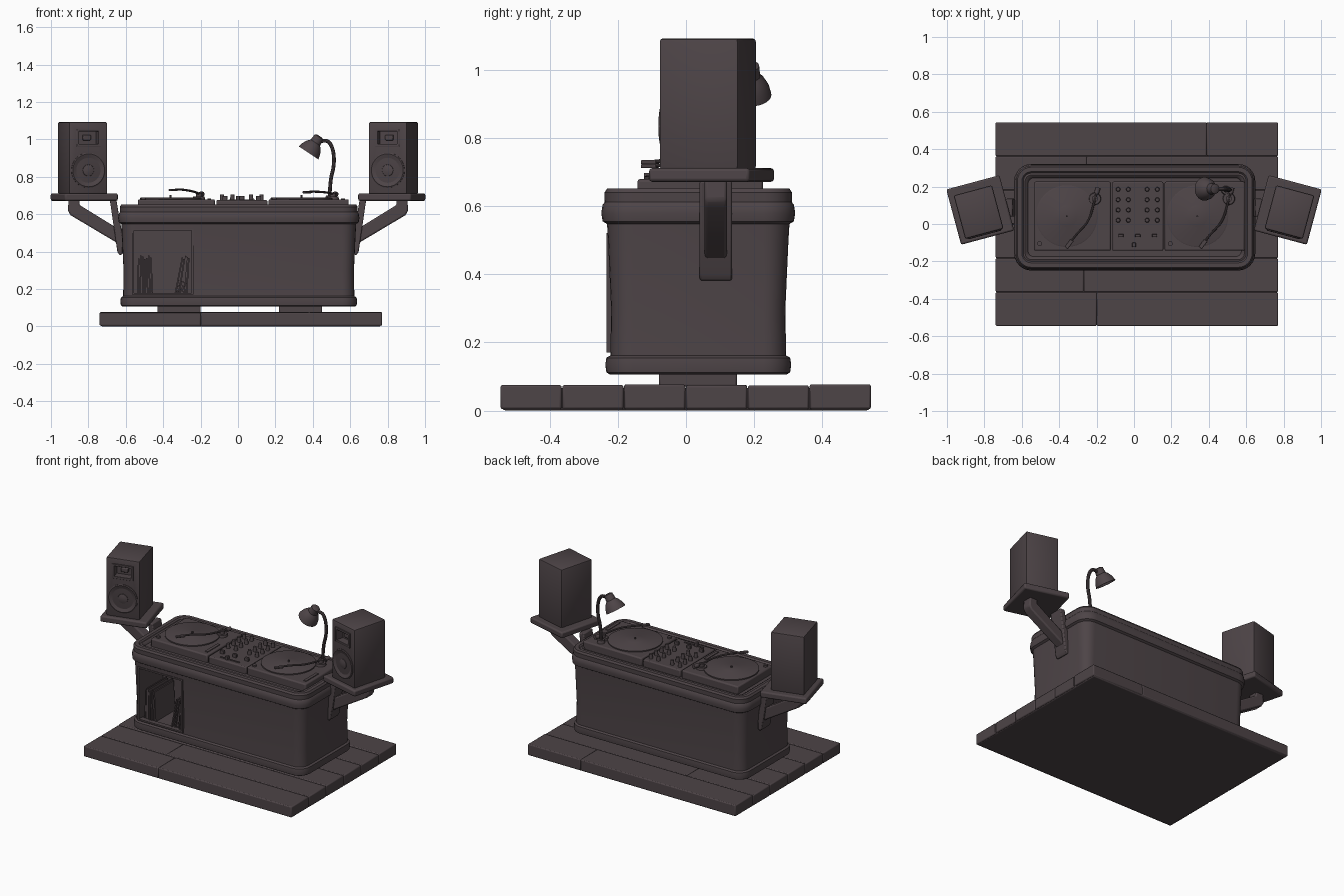
import bpy, bmesh, math, random
from mathutils import Matrix, Vector

if "Cube" in bpy.data.objects:
    bpy.data.objects.remove(bpy.data.objects["Cube"])

random.seed(4)
mat = bpy.data.materials.new("dark_umber")
mat.diffuse_color = (0.075, 0.058, 0.063, 1)
mat.use_nodes = True
mat.node_tree.nodes["Principled BSDF"].inputs["Base Color"].default_value = mat.diffuse_color


def add(name, bm, bevel=0, segs=2):
    bmesh.ops.recalc_face_normals(bm, faces=bm.faces)
    me = bpy.data.meshes.new(name)
    bm.to_mesh(me)
    bm.free()
    me.materials.append(mat)
    ob = bpy.data.objects.new(name, me)
    bpy.context.collection.objects.link(ob)
    if bevel:
        m = ob.modifiers.new("bevel", 'BEVEL')
        m.width, m.segments = bevel, segs
    return ob


def box(name, x0, x1, y0, y1, z0, z1, bevel=0.0, M=Matrix(), segs=2):
    bm = bmesh.new()
    c = Matrix.Translation(((x0 + x1) / 2, (y0 + y1) / 2, (z0 + z1) / 2))
    bmesh.ops.create_cube(bm, size=1, matrix=M @ c @ Matrix.Diagonal((x1 - x0, y1 - y0, z1 - z0, 1)))
    return add(name, bm, bevel, segs)


def cyl(name, p, q, r1, r2=None, n=24, bevel=0.0, M=Matrix()):
    p, q = M @ Vector(p), M @ Vector(q)
    d = q - p
    bm = bmesh.new()
    T = Matrix.Translation((p + q) / 2) @ d.to_track_quat('Z', 'Y').to_matrix().to_4x4()
    bmesh.ops.create_cone(bm, cap_ends=True, segments=n, radius1=r1,
                          radius2=r1 if r2 is None else r2, depth=d.length, matrix=T)
    return add(name, bm, bevel)


def rings(name, loops, cap=True):
    bm = bmesh.new()
    vs = [[bm.verts.new(p) for p in lp] for lp in loops]
    n = len(vs[0])
    for a, b in zip(vs, vs[1:]):
        for i in range(n):
            bm.faces.new((a[i], a[(i + 1) % n], b[(i + 1) % n], b[i]))
    if cap:
        bm.faces.new(vs[0])
        bm.faces.new(vs[-1])
    return add(name, bm)


def lathe(name, prof, M, n=28):
    # profile of (radius, height) turned about local z
    return rings(name, [[M @ Vector((r * math.cos(2 * math.pi * i / n), r * math.sin(2 * math.pi * i / n), h))
                         for i in range(n)] for r, h in prof])


def prism(name, pts, y0, y1, s, bevel):
    return_loops = [[Vector((s * x, y, z)) for x, z in pts] for y in (y0, y1)]
    ob = rings(name, return_loops)
    m = ob.modifiers.new("bevel", 'BEVEL')
    m.width, m.segments = bevel, 2
    return ob


def tube(name, pts, r):
    cu = bpy.data.curves.new(name, 'CURVE')
    cu.dimensions, cu.bevel_depth, cu.bevel_resolution = '3D', r, 3
    cu.use_fill_caps = True
    sp = cu.splines.new('NURBS')
    sp.points.add(len(pts) - 1)
    for p, c in zip(sp.points, pts):
        p.co = (*c, 1)
    sp.use_endpoint_u, sp.order_u = True, 3
    ob = bpy.data.objects.new(name, cu)
    bpy.context.collection.objects.link(ob)
    cu.materials.append(mat)
    bpy.ops.object.select_all(action='DESELECT')
    ob.select_set(True)
    bpy.context.view_layer.objects.active = ob
    bpy.ops.object.convert(target='MESH')


def cut(ob, cutter):
    m = ob.modifiers.new("cut", 'BOOLEAN')
    m.object, m.solver, m.operation = cutter, 'EXACT', 'DIFFERENCE'
    bpy.ops.object.select_all(action='DESELECT')
    ob.select_set(True)
    bpy.context.view_layer.objects.active = ob
    for k in [k.name for k in ob.modifiers]:
        bpy.ops.object.modifier_apply(modifier=k)
    bpy.data.objects.remove(cutter)


def rrect(d, z, hx=0.622, hy=0.262, r=0.07, cx=0.004, cy=0.036):
    hx, hy, r = hx + d, hy + d, max(r + d, 0.03)
    out = []
    for k, (sx, sy) in enumerate([(1, 1), (-1, 1), (-1, -1), (1, -1)]):
        for j in range(7):
            a = (k + j / 6) * math.pi / 2
            out.append(Vector((cx + sx * (hx - r) + r * math.cos(a), cy + sy * (hy - r) + r * math.sin(a), z)))
    return out


# plank platform
box("platform_core", -0.735, 0.765, -0.54, 0.54, 0.0, 0.066, 0.01)
W = 1.09 / 6
for i in range(6):
    j = random.uniform(-0.4, 0.45)
    y = -0.545 + i * W
    for a, b in ((-0.74, j), (j, 0.77)):
        box("plank", a, b, y, y + W - 0.002, 0.004, 0.075 + random.uniform(-0.002, 0.003), 0.006)

# feet
for x in (-0.315, 0.335):
    box("foot", x - 0.115, x + 0.115, -0.08, 0.15, 0.07, 0.115, 0.006)

# counter body with base trim, top rim and recessed top
prof = [(-0.002, 0.106), (0.008, 0.112), (0.011, 0.135), (0.008, 0.155), (-0.004, 0.162), (-0.006, 0.3),
        (0.003, 0.5), (0.006, 0.548), (0.019, 0.556), (0.023, 0.58), (0.019, 0.605), (0.013, 0.612), (0.014, 0.64),
        (0.006, 0.652), (-0.018, 0.652), (-0.026, 0.644), (-0.036, 0.648), (-0.046, 0.642), (-0.052, 0.63)]
body = rings("counter", [rrect(d, z) for d, z in prof])
cut(body, box("alcove_cutter", -0.56, -0.245, -0.4, 0.02, 0.175, 0.515))

# alcove frame
for a, b, c, d in ((-0.566, -0.556, 0.17, 0.52), (-0.249, -0.239, 0.17, 0.52), (-0.566, -0.239, 0.17, 0.18),
                   (-0.566, -0.239, 0.512, 0.522)):
    box("alcove_trim", a, b, -0.234, -0.2, c, d)

# records leaning both ways
for i in range(7):
    for x, t in ((-0.535 + i * 0.013, 0.02 - i * 0.012), (-0.335 + i * 0.011, 0.06 - 0.035 * i + 0.16)):
        t = t if x < -0.4 else 0.22 - 0.025 * i
        x = x if x < -0.4 else -0.335 + i * 0.010
        M = Matrix.Translation((x, 0, 0.178)) @ Matrix.Rotation(t if x < -0.4 else t * 0.9, 4, 'Y')
        f = random.uniform(-0.015, 0.01)
        box("record", -0.004, 0.004, -0.205 + f, -0.005 + f, 0, 0.195 + random.uniform(-0.015, 0.01), 0, M)

# turntables
for x0, x1 in ((-0.535, -0.124), (0.164, 0.592)):
    cx = x0 + 0.175
    box("turntable", x0, x1, -0.143, 0.226, 0.62, 0.68, 0.008)
    lathe("platter", [(0.165, 0.675), (0.165, 0.687), (0.158, 0.69), (0.06, 0.689), (0.055, 0.691)],
          Matrix.Translation((cx, 0.042, 0)), 40)
    cyl("spindle", (cx, 0.042, 0.685), (cx, 0.042, 0.702), 0.005, n=12)
    px, py = x1 - 0.085, 0.135
    lift = 0.016 if x0 < 0 else 0.004
    cyl("arm_base", (px, py, 0.675), (px, py, 0.695), 0.034, 0.03)
    cyl("arm_pivot", (px, py, 0.69), (px, py, 0.715), 0.016, n=16)
    tube("tonearm", [(px + 0.015, py + 0.05, 0.708), (px, py, 0.71), (px - 0.03, py - 0.12, 0.715 + lift / 2),
                     (px - 0.1, py - 0.19, 0.718 + lift), (px - 0.125, py - 0.225, 0.716 + lift)], 0.006)
    cyl("counterweight", (px + 0.008, py + 0.028, 0.708), (px + 0.018, py + 0.06, 0.708), 0.013, n=16)
    M = Matrix.Translation((px - 0.137, py - 0.24, 0.714 + lift)) @ Matrix.Rotation(-0.65, 4, 'Z')
    box("headshell", -0.011, 0.011, -0.028, 0.025, -0.006, 0.006, 0.003, M)
    cyl("start_button", (x0 + 0.03, -0.105, 0.675), (x0 + 0.03, -0.105, 0.69), 0.013, n=16)
    box("pitch_slider", x1 - 0.04, x1 - 0.02, -0.11, 0.02, 0.675, 0.684)

# mixer with knobs and faders
box("mixer", -0.116, 0.157, -0.143, 0.226, 0.62, 0.676, 0.007)
for x in (-0.085, -0.03, 0.07, 0.125):
    for y in (0.185, 0.13, 0.075, 0.02):
        cyl("knob", (x, y, 0.67), (x, y, 0.706), 0.013, 0.010, 12)
for x in (-0.07, 0.02, 0.11):
    box("fader_cap", x - 0.014, x + 0.014, -0.07, -0.054, 0.67, 0.698, 0.003)
box("crossfader_track", -0.05, 0.09, -0.117, -0.107, 0.67, 0.68)
box("crossfader_cap", -0.01, 0.01, -0.124, -0.1, 0.67, 0.698, 0.003)

# desk lamp
cyl("lamp_foot", (0.49, 0.18, 0.67), (0.49, 0.18, 0.7), 0.026, 0.02)
tube("lamp_stalk", [(0.49, 0.18, 0.69), (0.492, 0.18, 0.78), (0.515, 0.182, 0.86), (0.51, 0.185, 0.95),
                    (0.475, 0.188, 1.005), (0.43, 0.188, 0.985)], 0.0105)
H = Matrix.Translation((0.437, 0.188, 1.018)) @ Vector((-0.55, 0, -0.83)).to_track_quat('Z', 'Y').to_matrix().to_4x4()
lathe("lamp_shade", [(0.014, 0), (0.027, 0.006), (0.03, 0.042), (0.042, 0.055), (0.056, 0.08), (0.063, 0.108),
                     (0.058, 0.108), (0.045, 0.075), (0.025, 0.06)], H)

for s in (-1, 1):
    # wall bracket and bent arm
    prism("bracket", [(0.615, 0.39), (0.632, 0.38), (0.645, 0.4), (0.685, 0.675), (0.65, 0.675), (0.615, 0.47)],
          0.04, 0.135, s, 0.006)
    prism("speaker_arm", [(0.63, 0.43), (0.66, 0.455), (0.895, 0.595), (0.91, 0.62), (0.905, 0.68), (0.848, 0.68),
                          (0.848, 0.65), (0.645, 0.525)], 0.055, 0.12, s, 0.008)
    # shelf
    R = Matrix.Rotation(-s * math.radians(15), 4, 'Z')
    M = Matrix.Translation((s * 0.822, 0.075, 0)) @ R
    box("speaker_shelf", -0.147, 0.147, -0.153, 0.153, 0.672, 0.712, 0.009, M)
    # speaker cabinet with tweeter opening and woofer
    M = Matrix.Translation((s * 0.831, 0.064, 0)) @ R
    cab = box("speaker", -0.106, 0.106, -0.12, 0.12, 0.708, 1.093, 0.009, M)
    cut(cab, box("tweeter_cutter", -0.055, 0.055, -0.2, -0.075, 0.975, 1.045, 0, M))
    for x0, x1, z0, z1 in ((-0.067, -0.053, 0.962, 1.057), (0.053, 0.067, 0.962, 1.057),
                           (-0.067, 0.067, 1.043, 1.057), (-0.067, 0.067, 0.962, 0.977)):
        box("tweeter_frame", x0, x1, -0.126, -0.11, z0, z1, 0.002, M)
    box("tweeter_horn", -0.022, 0.022, -0.095, -0.07, 0.995, 1.025, 0.006, M)
    F = M @ Matrix.Translation((0, -0.118, 0.835)) @ Matrix.Rotation(math.radians(90), 4, 'X')
    lathe("woofer", [(0.094, -0.01), (0.094, 0.006), (0.088, 0.009), (0.08, 0.007), (0.072, 0.003), (0.035, -0.004),
                     (0.03, 0.004), (0.012, 0.009)], F, 32)

# smooth shading with sharp edges kept
bpy.ops.object.select_all(action='SELECT')
bpy.context.view_layer.objects.active = body
bpy.ops.object.shade_smooth_by_angle(angle=math.radians(35))
